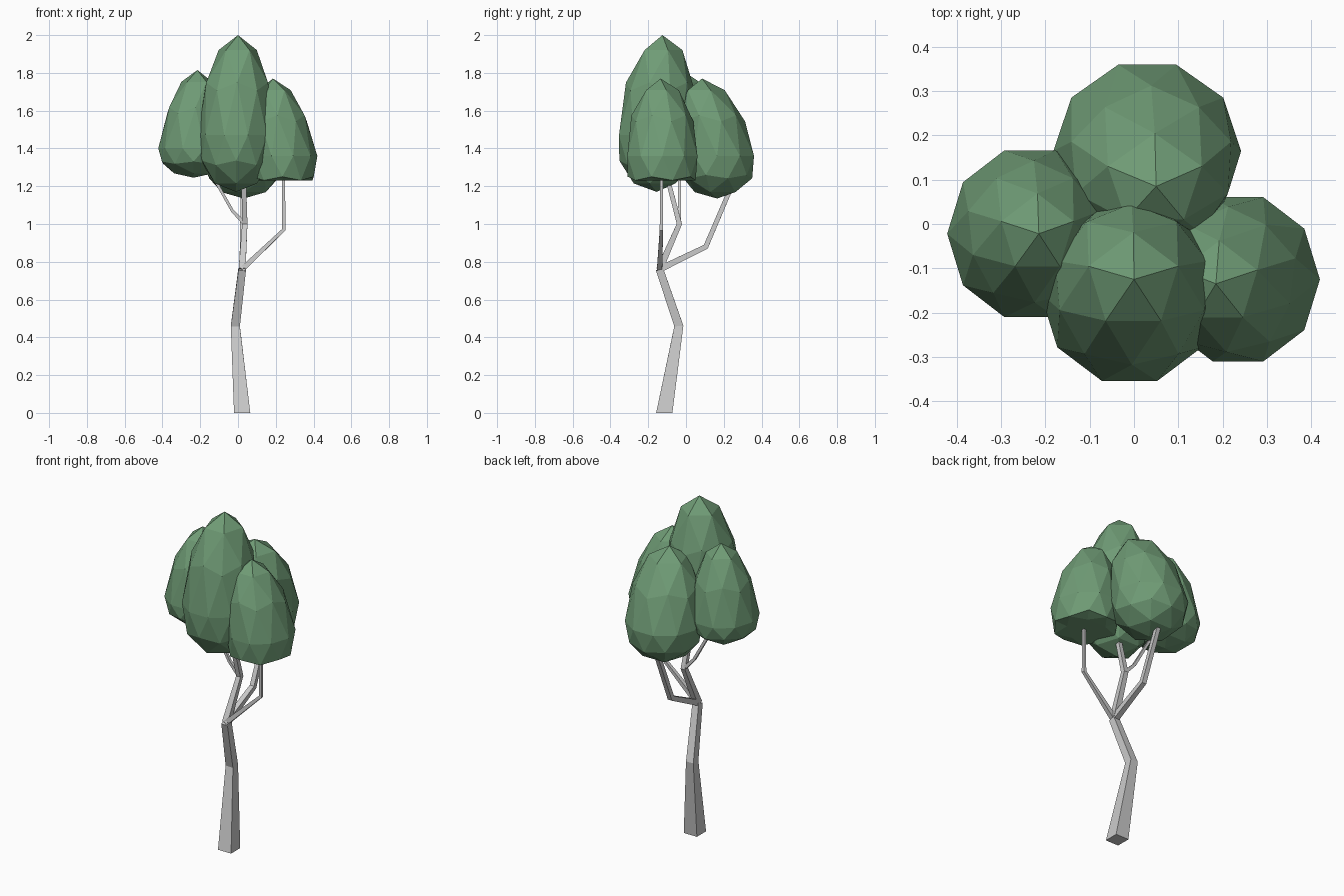
import bpy, bmesh, math
from mathutils import Vector, Matrix

if "Cube" in bpy.data.objects:
    bpy.data.objects.remove(bpy.data.objects["Cube"])

def material(name, col):
    m = bpy.data.materials.new(name)
    m.diffuse_color = col
    m.use_nodes = True
    m.node_tree.nodes["Principled BSDF"].inputs["Base Color"].default_value = m.diffuse_color
    return m

leaf = material("leaf_green", (0.16, 0.33, 0.18, 1))

def finish(name, bm, mat=None):
    bmesh.ops.recalc_face_normals(bm, faces=bm.faces)
    me = bpy.data.meshes.new(name)
    bm.to_mesh(me)
    bm.free()
    ob = bpy.data.objects.new(name, me)
    bpy.context.collection.objects.link(ob)
    if mat:
        me.materials.append(mat)
    return ob

def limb(name, pts, sizes, flat_base=False):
    """Square-section tube along a bent path."""
    bm = bmesh.new()
    pts = [Vector(p) for p in pts]
    rings = []
    for i, (p, s) in enumerate(zip(pts, sizes)):
        d = Vector()
        if i > 0:
            d += (p - pts[i - 1]).normalized()
        if i < len(pts) - 1:
            d += (pts[i + 1] - p).normalized()
        if flat_base and i == 0:
            d = Vector((0, 0, 1))
        d.normalize()
        v = d.cross(Vector((1, 0, 0))).normalized()
        u = v.cross(d).normalized()
        rings.append([bm.verts.new(p + u * a * s + v * b * s)
                      for a, b in ((1, 1), (-1, 1), (-1, -1), (1, -1))])
    for r, q in zip(rings, rings[1:]):
        for k in range(4):
            bm.faces.new((r[k], r[(k + 1) % 4], q[(k + 1) % 4], q[k]))
    bm.faces.new(rings[0])
    bm.faces.new(rings[-1])
    return finish(name, bm)

def foliage(name, centre, radius, z, shift=(0, 0), taper=0.0, floor=-1.0):
    """Low-poly egg: z = (bottom, widest, top); the tip leans by shift."""
    bm = bmesh.new()
    bmesh.ops.create_icosphere(bm, subdivisions=2, radius=1,
                               matrix=Matrix.Rotation(math.radians(18), 4, 'Z'))
    low, mid, top = z
    for v in bm.verts:
        w = v.co.z
        up = max(w, 0)
        k = 1 - taper * up if w > 0 else 1 + 0.12 * -w
        h = mid + w * (top - mid) if w > 0 else mid + max(w, floor) / -floor * (mid - low)
        v.co = (centre[0] + v.co.x * radius[0] * k + shift[0] * up,
                centre[1] + v.co.y * radius[1] * k + shift[1] * up, h)
    return finish(name, bm, leaf)

# Trunk
fork = (0.022, -0.14, 0.76)
limb("trunk", [(0.022, -0.115, 0), (-0.014, -0.038, 0.46), fork],
     [0.043, 0.024, 0.02], flat_base=True)

# Branches
knee = (0.036, -0.035, 1.0)
limb("branch_right", [fork, (0.242, -0.13, 0.97), (0.242, -0.13, 1.3)], [0.014, 0.009, 0.008])
limb("branch_front", [fork, knee, (0.03, -0.1, 1.25)], [0.018, 0.014, 0.012])
limb("branch_back", [fork, (0.025, 0.105, 0.88), (0.025, 0.25, 1.22)], [0.017, 0.014, 0.012])
limb("branch_left", [knee, (-0.03, -0.035, 1.07), (-0.16, -0.035, 1.3)], [0.01, 0.008, 0.007])

# Foliage clumps
foliage("foliage_front", (-0.01, -0.155), (0.202, 0.21), (1.17, 1.47, 2.0), (0.01, 0.03), 0.0)
foliage("foliage_left", (-0.235, -0.022), (0.187, 0.198), (1.245, 1.4, 1.815), (0.02, 0.0), 0.15)
foliage("foliage_right", (0.235, -0.125), (0.185, 0.195), (1.23, 1.36, 1.77), (-0.05, -0.01), 0.08, -0.53)
foliage("foliage_back", (0.03, 0.165), (0.212, 0.205), (1.135, 1.36, 1.77), (0.02, -0.08), 0.0)
